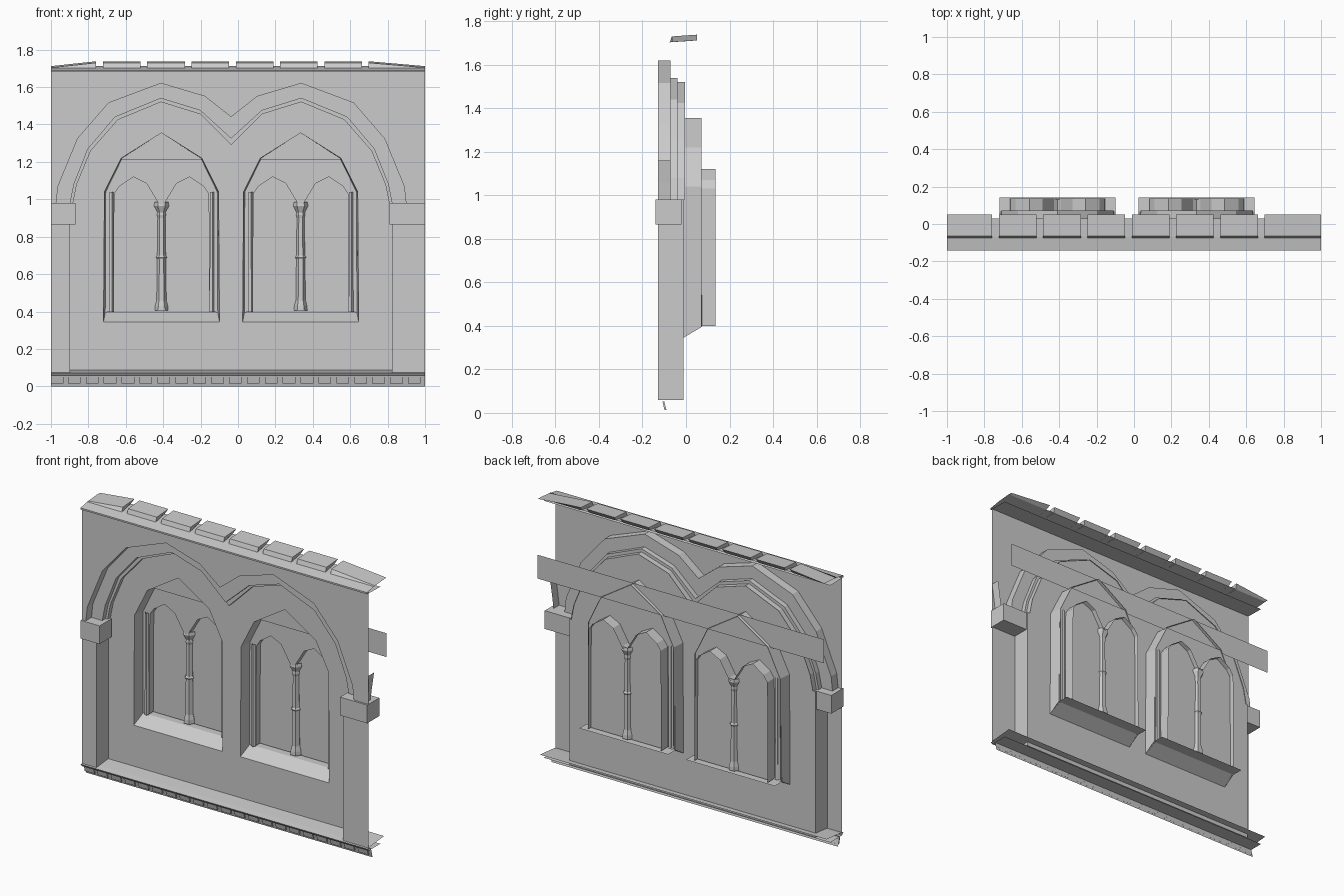
import bpy, math
from mathutils import Vector
from mathutils.geometry import tessellate_polygon

if "Cube" in bpy.data.objects:
    bpy.data.objects.remove(bpy.data.objects["Cube"])

CX = -0.037            # symmetry line of the double arch
WIN = 0.372            # window centre offset from that line


def make(name, verts, faces):
    me = bpy.data.meshes.new(name)
    me.from_pydata([tuple(v) for v in verts], [], faces)
    me.update()
    ob = bpy.data.objects.new(name, me)
    bpy.context.collection.objects.link(ob)
    return ob


def flat(name, loops, y):
    """Flat sheet facing -y, first loop outside, others are holes."""
    loops = [[Vector((x, z, 0)) for x, z in lp] for lp in loops]
    pts = [p for lp in loops for p in lp]
    faces = []
    for a, b, c in tessellate_polygon(loops):
        turn = (pts[b] - pts[a]).cross(pts[c] - pts[a]).z
        faces.append((a, b, c) if turn > 0 else (a, c, b))
    return make(name, [(p.x, y, p.y) for p in pts], faces)


def loft(name, rows):
    n = len(rows[0])
    faces = [(r * n + i, (r + 1) * n + i, (r + 1) * n + i + 1, r * n + i + 1)
             for r in range(len(rows) - 1) for i in range(n - 1)]
    return make(name, [p for row in rows for p in row], faces)


def at(line, y):
    return [(x, y, z) for x, z in line]


def sweep_x(name, profile, x0=-1.0, x1=1.0):
    return loft(name, [[(x0, y, z) for y, z in profile], [(x1, y, z) for y, z in profile]])


def box(name, x0, x1, y0, y1, z0, z1):
    v = [(x, y, z) for x in (x0, x1) for y in (y0, y1) for z in (z0, z1)]
    return make(name, v, [(0, 1, 3, 2), (4, 6, 7, 5), (0, 4, 5, 1),
                          (2, 3, 7, 6), (0, 2, 6, 4), (1, 5, 7, 3)])


def lathe(name, cx, cy, profile, sides):
    rows = [[(cx + r * math.cos(2 * math.pi * i / sides), cy + r * math.sin(2 * math.pi * i / sides), z)
             for i in range(sides + 1)] for r, z in profile[::-1]]
    return loft(name, rows)


def mirrored(half, cx):
    """Half outline from the middle outwards -> full outline left to right."""
    return [(cx - u, z) for u, z in half[:0:-1]] + [(cx + u, z) for u, z in half]


# Double-arch outlines
outer = mirrored([(0, 1.44), (.14, 1.55), (.375, 1.62), (.655, 1.515), (.82, 1.325), (.925, 1.07), (.935, .98)], CX)
mid = mirrored([(0, 1.325), (.165, 1.475), (.375, 1.54), (.62, 1.44), (.765, 1.27), (.84, 1.08), (.86, .98)], CX)
inner = mirrored([(0, 1.29), (.165, 1.455), (.375, 1.52), (.605, 1.425), (.75, 1.26), (.825, 1.08), (.845, .98)], CX)
pl, pr = CX - .86, CX + .86

# Front wall face with pilasters
flat("front_wall", [[(-1, .06), (pl, .06), (pl, .98)] + outer +
                    [(pr, .98), (pr, .06), (1, .06), (1, 1.69), (-1, 1.69)]], -.128)
loft("arch_moulding", [at(outer, -.128), at(outer, -.072), at(mid, -.072),
                       at(mid, -.04), at(inner, -.04), at(inner, -.005)])

# Pilaster reveals and impost blocks
for side, x, zs in (("left", pl, (.06, .98)), ("right", pr, (.98, .06))):
    line = [(x, z) for z in zs]
    loft(side + "_pilaster_reveal", [at(line, -.128), at(line, -.012)])
box("left_impost", -1, -.868, -.14, -.02, .865, .98)
box("right_impost", .81, 1, -.14, -.02, .865, .98)

# Start of the neighbouring arch at the right edge
stub = [(.975, .98), (.985, 1.06), (1, 1.16)]
loft("neighbour_arch_stub", [at(stub, -.128), at(stub, -.072)])

# Recessed panel with two window openings
holes = [mirrored([(0, 1.355), (.215, 1.22), (.305, 1.04), (.31, .345)], CX + s * WIN) for s in (-1, 1)]
flat("recessed_panel", [[(pl, .06), (pl, .98)] + inner + [(pr, .98), (pr, .06)]] + holes, -.012)

# Windows
for side, s in (("left", -1), ("right", 1)):
    c = CX + s * WIN
    hole = mirrored([(0, 1.355), (.215, 1.22), (.305, 1.04), (.31, .345)], c)
    back = mirrored([(0, 1.355), (.21, 1.22), (.298, 1.04), (.30, .395)], c)
    loft(side + "_window_reveal", [at(hole, -.012), at(back, .072)])
    # sill: sloped front, level back
    rows = [(-.012, .345), (.068, .395), (.142, .395)]
    loft(side + "_sill", [[(c + .31, y, z), (c - .31, y, z)] for y, z in rows])
    # tracery panel with twin pointed lights
    light = mirrored([(0, .97), (.02, .985), (.08, 1.085), (.15, 1.12), (.225, 1.07),
                      (.252, 1.03), (.256, .4)], c)
    flat(side + "_tracery", [[(c - .305, .395)] + light[:1] + light[1:] +
                             [(c + .305, .395), (c + .298, 1.04), (c + .21, 1.22), (c - .21, 1.22),
                              (c - .298, 1.04)]], .065)
    loft(side + "_tracery_reveal", [at(light, .065), at(light, .135)])
    flat(side + "_pane", [light], .105)
    # central column
    lathe(side + "_column", c, .1, [(.036, .405), (.034, .43), (.026, .46), (.023, .68), (.03, .69),
                                    (.023, .70), (.02, .90), (.024, .915), (.022, .93), (.04, .965),
                                    (.036, .985)], 6)
    # slim jamb shafts
    for u in (-.268, .268):
        lathe(side + "_jamb_shaft", c + u, .06, [(.014, .397), (.012, .69), (.012, 1.04)], 5)

# Band closing the window heads
flat("window_head_band", [[(-1, 1.21), (1, 1.21), (1, 1.36), (-1, 1.36)]], .052)

# Base ledge and dentil strip
sweep_x("base_ledge", [(.028, .09), (-.10, .078), (-.14, .072), (-.128, .056), (-.01, .056)])
sweep_x("dentil_strip", [(-.102, .06), (-.087, 0)])
for i in range(21):
    x = max(-1, -1.005 + i * .0957)
    d = min(x + .068, 1)
    v = [(q, y, z) for q in (x, d) for y, z in ((-.108, .052), (-.099, .014), (-.09, .014), (-.1, .052))]
    make("dentil", v, [(0, 1, 5, 4), (1, 2, 6, 5), (3, 0, 4, 7), (0, 3, 2, 1), (4, 5, 6, 7)])

# Top cornice and notched capping
sweep_x("cornice", [(.03, 1.712), (-.07, 1.703), (-.142, 1.69), (-.142, 1.68), (-.01, 1.677)])
cuts = [-1] + [-.74 + i * .2367 for i in range(7)] + [1]
for i in range(8):
    a = cuts[i] + (.018 if i else 0)
    b = cuts[i + 1] - (.018 if i < 7 else 0)
    za = 1.712 if i == 0 else 1.738
    zb = 1.712 if i == 7 else 1.738
    v = [(a, -.075, 1.703), (b, -.075, 1.703), (b, -.065, zb - .008), (a, -.065, za - .008),
         (b, .05, zb), (a, .05, za), (b - .012, .03, 1.71), (a + .012, .03, 1.71)]
    make("capping_block", v, [(0, 1, 2, 3), (3, 2, 4, 5), (5, 4, 6, 7), (1, 6, 4, 2), (0, 3, 5, 7)])
